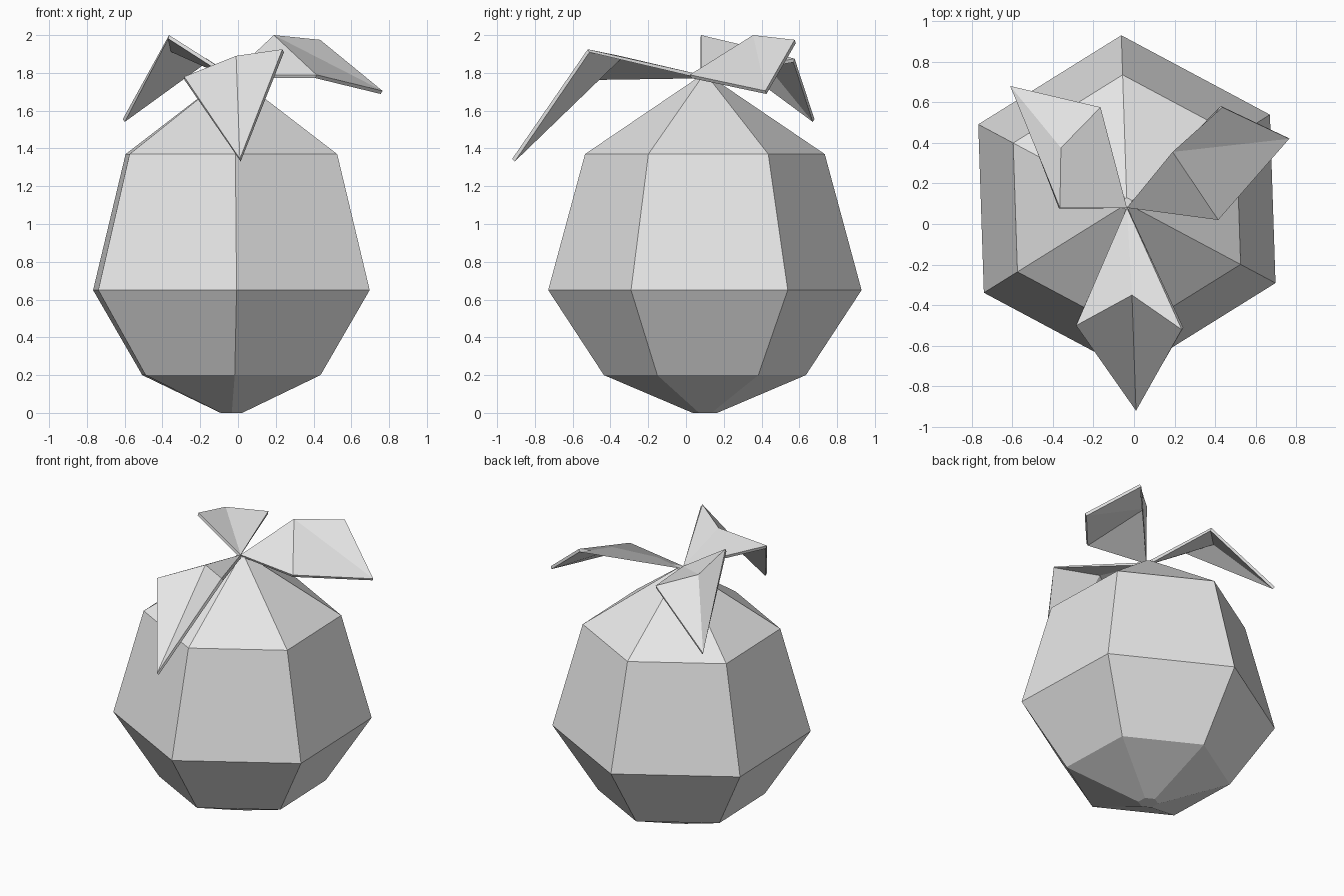
import bpy, math
from mathutils import Vector

cube = bpy.data.objects.get("Cube")
if cube:
    bpy.data.objects.remove(cube, do_unlink=True)

grey = bpy.data.materials.new("light_grey")
grey.use_nodes = True
GREY = (0.8, 0.8, 0.8, 1)
grey.diffuse_color = GREY
grey.node_tree.nodes["Principled BSDF"].inputs["Base Color"].default_value = GREY


def add_object(name, verts, faces):
    mesh = bpy.data.meshes.new(name)
    mesh.from_pydata(verts, [], faces)
    mesh.materials.append(grey)
    obj = bpy.data.objects.new(name, mesh)
    bpy.context.collection.objects.link(obj)
    return obj


# Six-sided fruit body, lathed from a (radius, height) profile
SIDES = 6
CENTRE = (-0.035, 0.1)
TURN = math.radians(91.9)
profile = [(0.065, 0), (0.535, 0.2), (0.83, 0.65), (0.635, 1.37), (0.03, 1.78)]
verts, faces = [], []
for r, z in profile:
    for i in range(SIDES):
        a = TURN + math.tau * i / SIDES
        verts.append((CENTRE[0] + r * math.cos(a), CENTRE[1] + r * math.sin(a), z))
for k in range(len(profile) - 1):
    for i in range(SIDES):
        j = (i + 1) % SIDES
        low, high = k * SIDES, (k + 1) * SIDES
        faces.append((low + i, low + j, high + j, high + i))
faces.append(tuple(reversed(range(SIDES))))
faces.append(tuple(range(len(verts) - SIDES, len(verts))))
add_object("fruit_body", verts, faces)


# Folded leaves: stem point, fold peak, two side corners and tip
STEM = (-0.035, 0.08, 1.79)


def add_leaf(name, peak, right, left, tip):
    leaf = add_object(name, [STEM, peak, right, left, tip],
                      [(0, 2, 1), (0, 1, 3), (1, 2, 4), (1, 4, 3)])
    solid = leaf.modifiers.new("thickness", "SOLIDIFY")
    solid.thickness = 0.02
    solid.offset = -1


# Corners run counter-clockwise seen from above
add_leaf("front_leaf", (-0.01, -0.35, 1.89), (-0.285, -0.5, 1.78),
         (0.235, -0.52, 1.925), (0.01, -0.92, 1.345))
add_leaf("left_leaf", (0.19, 0.355, 2.0), (0.415, 0.02, 1.79),
         (0.435, 0.575, 1.975), (0.765, 0.42, 1.705))
add_leaf("back_right_leaf", (-0.36, 0.375, 1.93), (-0.165, 0.575, 1.875),
         (-0.365, 0.08, 2.0), (-0.61, 0.68, 1.555))
